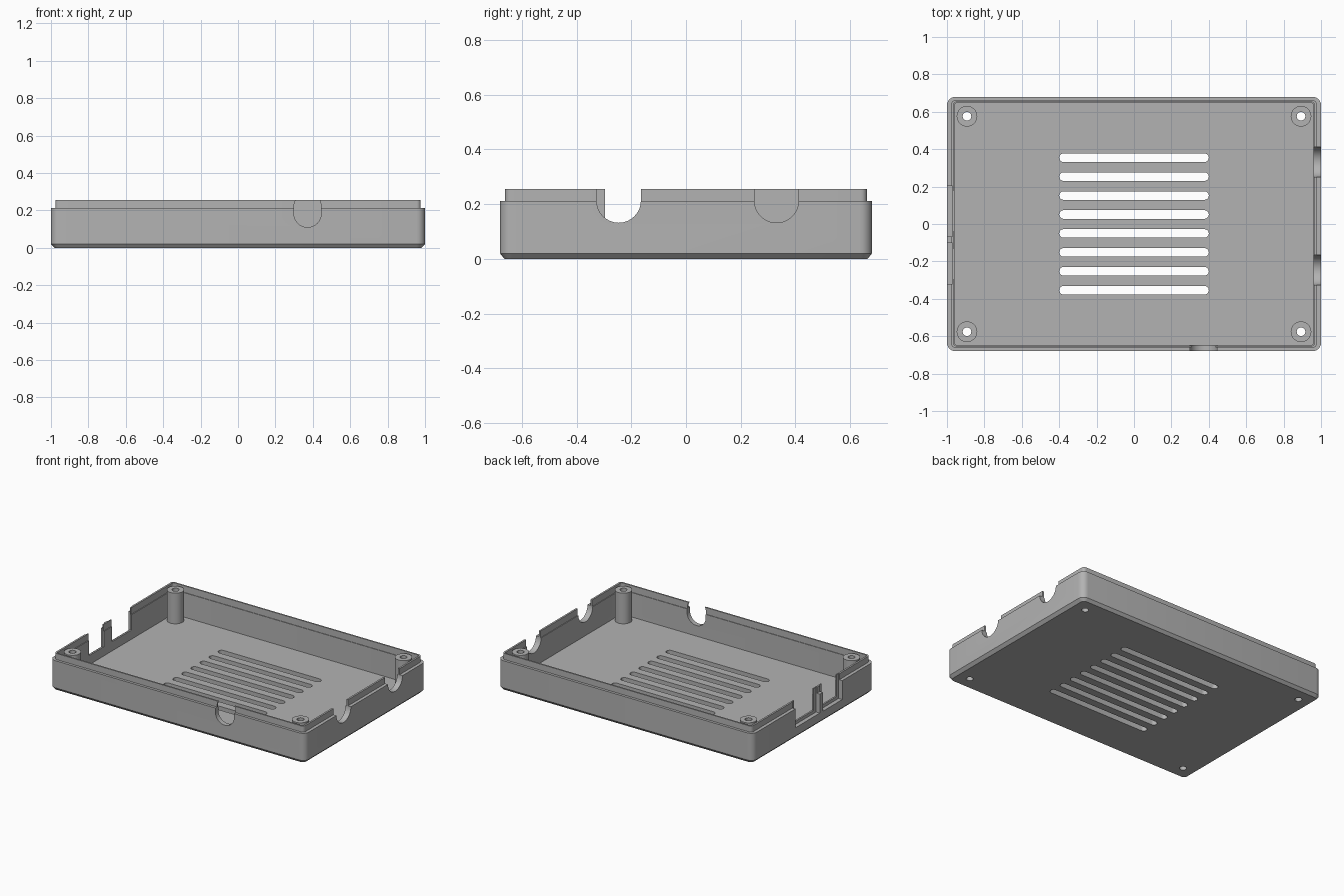
import bpy, bmesh, math
from mathutils import Vector

if "Cube" in bpy.data.objects:
    bpy.data.objects.remove(bpy.data.objects["Cube"])

grey = bpy.data.materials.new("matte_grey")
grey.diffuse_color = (0.45, 0.45, 0.45, 1)
grey.use_nodes = True
grey.node_tree.nodes["Principled BSDF"].inputs["Base Color"].default_value = grey.diffuse_color


def finish(name, bm, mat=grey):
    bmesh.ops.recalc_face_normals(bm, faces=bm.faces)
    mesh = bpy.data.meshes.new(name)
    bm.to_mesh(mesh)
    bm.free()
    mesh.materials.append(mat)
    obj = bpy.data.objects.new(name, mesh)
    bpy.context.collection.objects.link(obj)
    return obj


def activate(obj):
    bpy.ops.object.select_all(action='DESELECT')
    obj.select_set(True)
    bpy.context.view_layer.objects.active = obj


def smooth(obj):
    activate(obj)
    bpy.ops.object.shade_smooth_by_angle(angle=math.radians(30))


def rounded_rect(hx, hy, r, seg=6):
    pts = []
    for k, (sx, sy) in enumerate([(1, 1), (-1, 1), (-1, -1), (1, -1)]):
        for i in range(seg + 1):
            a = math.pi / 2 * (k + i / seg)
            pts.append((sx * (hx - r) + r * math.cos(a), sy * (hy - r) + r * math.sin(a)))
    return pts


def arc(cx, cy, r, start, end, n=16):
    return [(cx + r * math.cos(math.radians(start + (end - start) * i / n)),
             cy + r * math.sin(math.radians(start + (end - start) * i / n))) for i in range(n + 1)]


def rect(u0, u1, v0, v1):
    return [(u0, v0), (u1, v0), (u1, v1), (u0, v1)]


def prism(bm, profile, axis, a, b):
    """Extrude a 2D profile along an axis from a to b."""
    place = {'x': lambda u, v, w: (w, u, v), 'y': lambda u, v, w: (u, w, v),
             'z': lambda u, v, w: (u, v, w)}[axis]
    lo, hi = [[bm.verts.new(place(u, v, w)) for u, v in profile] for w in (a, b)]
    bm.faces.new(lo)
    bm.faces.new(hi)
    n = len(profile)
    for i in range(n):
        j = (i + 1) % n
        bm.faces.new((lo[i], lo[j], hi[j], hi[i]))


# Tray: rounded rings from the chamfered base, over the stepped lip, down to the floor
HX, HY = 1.0, 0.68
rings = [(0.02, 0), (0, 0.02), (0, 0.212), (0.023, 0.212), (0.023, 0.255),
         (0.036, 0.255), (0.036, 0.208), (0.041, 0.208), (0.041, 0.035)]
bm = bmesh.new()
loops = []
for inset, z in rings:
    pts = rounded_rect(HX - inset, HY - inset * 0.8, max(0.045 - inset, 0.012))
    loops.append([bm.verts.new((x, y, z)) for x, y in pts])
for lo, hi in zip(loops, loops[1:]):
    for i in range(len(lo)):
        j = (i + 1) % len(lo)
        bm.faces.new((lo[i], lo[j], hi[j], hi[i]))
bm.faces.new(loops[0])
bm.faces.new(loops[-1])
tray = finish("tray", bm)

# Openings that pass right through the tray
PX, PY, HOLE = 0.893, 0.576, 0.023
corners = [(sx * PX, sy * PY) for sx in (-1, 1) for sy in (-1, 1)]
bm = bmesh.new()
for i in range(8):                                    # floor vents
    y = -0.354 + i * 0.1012
    prism(bm, arc(0.377, y, 0.023, -90, 90, 8) + arc(-0.377, y, 0.023, 90, 270, 8), 'z', -0.1, 0.1)
for x, y in corners:                                  # screw holes
    prism(bm, arc(x, y, HOLE, 0, 360, 24)[:-1], 'z', -0.1, 0.1)
for y in (-0.246, 0.331):                             # right wall cable notches
    prism(bm, arc(y, 0.213, 0.081, 180, 360) + [(y + 0.081, 0.4), (y - 0.081, 0.4)], 'x', 0.9, 1.1)
prism(bm, arc(0.372, 0.183, 0.073, 180, 360) + arc(0.372, 0.22, 0.073, 0, 180), 'y', -0.8, -0.6)
for y0, y1 in ((-0.297, -0.13), (-0.04, 0.18)):       # left wall ports
    prism(bm, rect(y0, y1, 0.1, 0.4), 'x', -1.1, -0.9)
through = finish("through_cutter", bm)

# Wider shallow recess around each left port
bm = bmesh.new()
for y0, y1 in ((-0.32, -0.102), (-0.068, 0.203)):
    prism(bm, rect(y0, y1, 0.078, 0.4), 'x', -1.1, -0.971)
recess = finish("recess_cutter", bm)

for cutter in (through, recess):
    activate(tray)
    mod = tray.modifiers.new("cut", 'BOOLEAN')
    mod.operation = 'DIFFERENCE'
    mod.solver = 'EXACT'
    mod.object = cutter
    bpy.ops.object.modifier_apply(modifier=mod.name)
    bpy.data.objects.remove(cutter, do_unlink=True)
smooth(tray)

# Hollow screw posts in the corners
for x, y in corners:
    bm = bmesh.new()
    n = 32
    tube = []
    for r, z in ((HOLE, 0.03), (0.055, 0.03), (0.055, 0.252), (HOLE, 0.252)):
        tube.append([bm.verts.new((x + r * math.cos(2 * math.pi * i / n),
                                   y + r * math.sin(2 * math.pi * i / n), z)) for i in range(n)])
    for k in range(4):
        lo, hi = tube[k], tube[(k + 1) % 4]
        for i in range(n):
            j = (i + 1) % n
            bm.faces.new((lo[i], lo[j], hi[j], hi[i]))
    smooth(finish("screw_post", bm))
